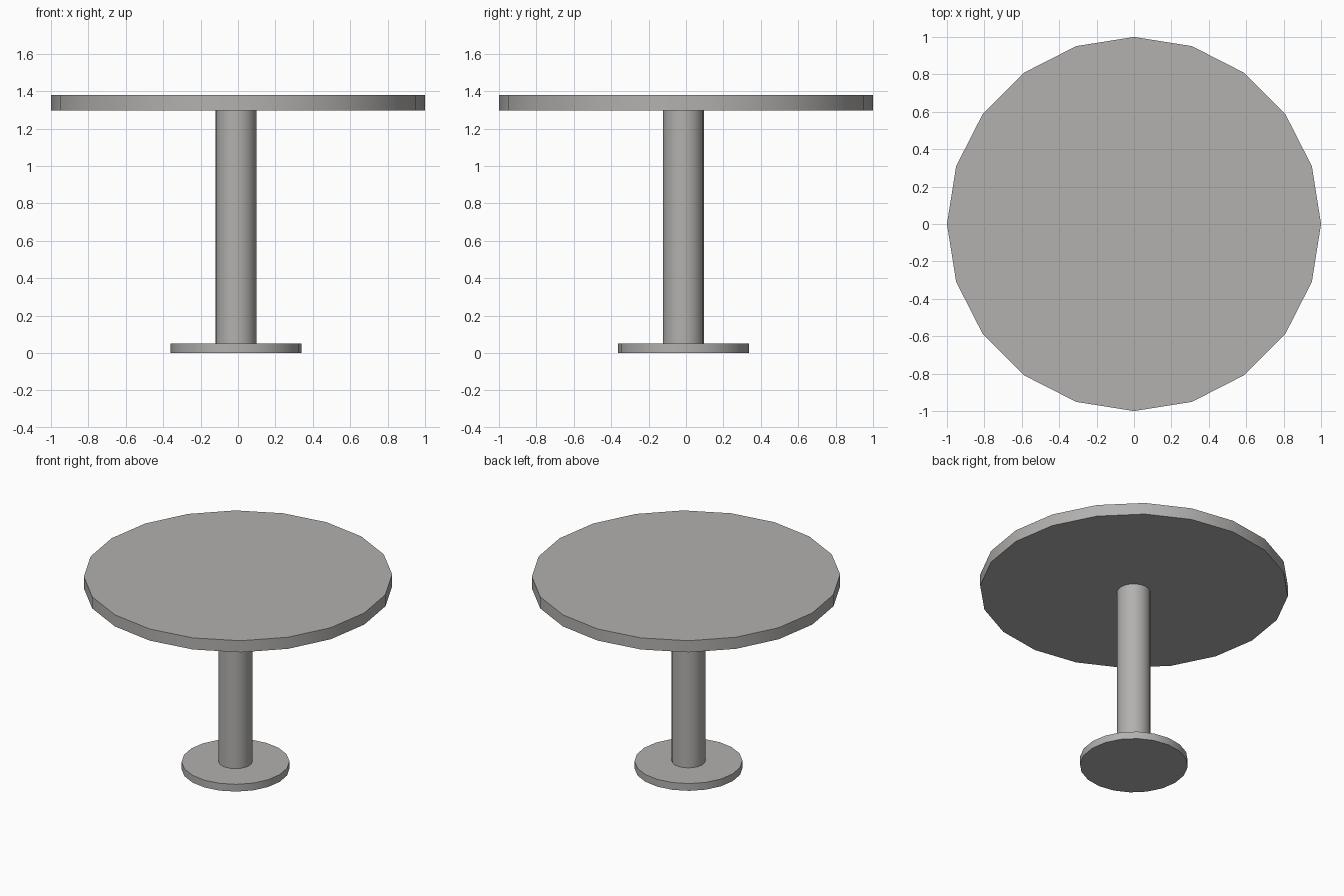
import bpy
import math

if "Cube" in bpy.data.objects:
    bpy.data.objects.remove(bpy.data.objects["Cube"])

grey = bpy.data.materials.new("warm grey")
grey.diffuse_color = (0.45, 0.44, 0.43, 1.0)
grey.use_nodes = True
grey.node_tree.nodes["Principled BSDF"].inputs["Base Color"].default_value = grey.diffuse_color


def disc(name, radius, z0, z1, x=0.0, y=0.0, sides=20):
    """Upright cylinder between two heights, smooth round its side."""
    bpy.ops.mesh.primitive_cylinder_add(
        vertices=sides, radius=radius, depth=z1 - z0,
        location=(x, y, (z0 + z1) / 2))
    ob = bpy.context.object
    ob.name = name
    ob.data.materials.append(grey)
    bpy.ops.object.shade_smooth_by_angle(angle=math.radians(30))
    return ob


# Round foot, column and table top (foot and column sit slightly off centre)
disc("base_plate", 0.35, 0.0, 0.052, -0.01, -0.014)
disc("column", 0.109, 0.052, 1.297, -0.01, -0.014)
disc("table_top", 1.0, 1.297, 1.38)
